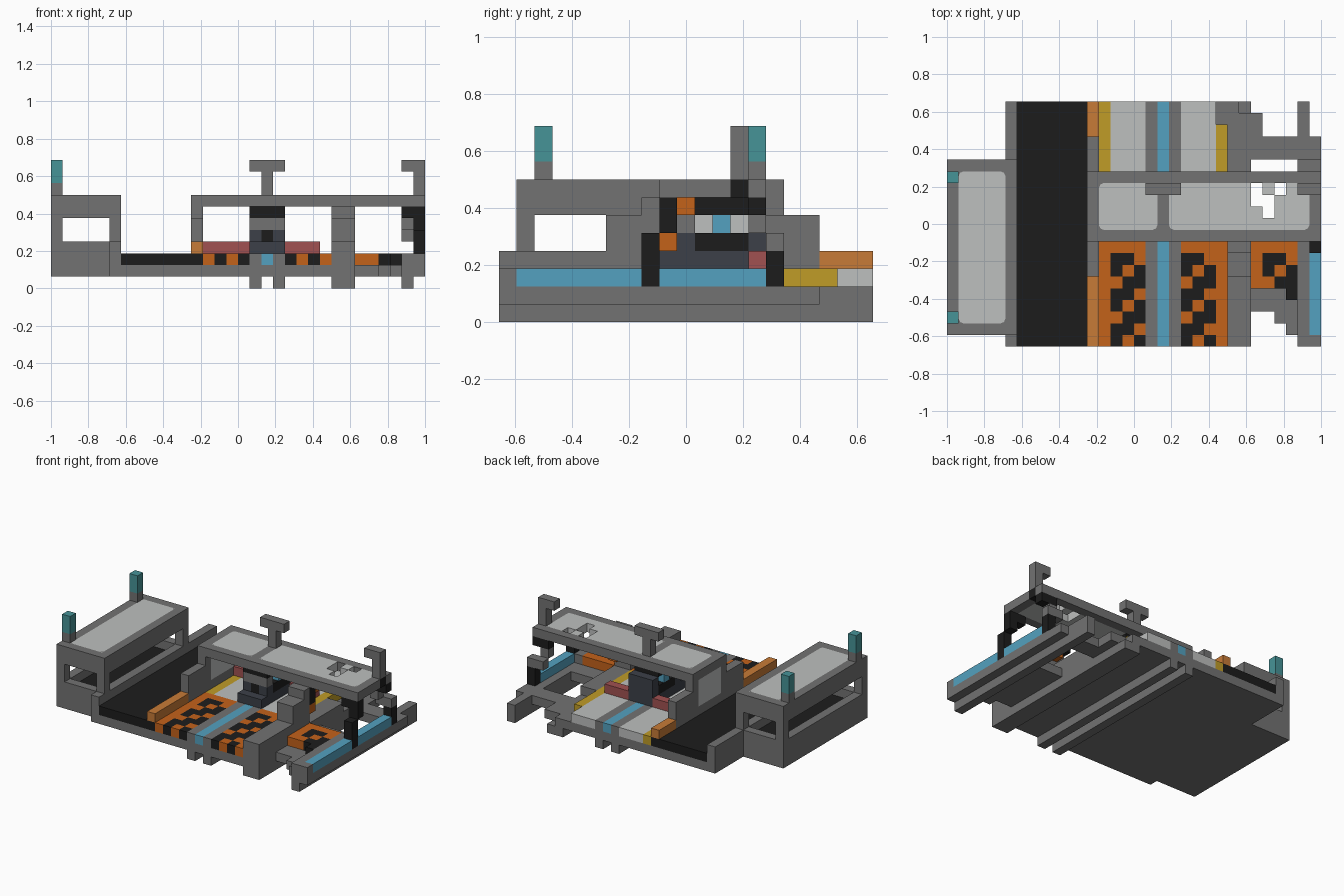
import bpy
import bmesh
from mathutils import Vector

default_cube = bpy.data.objects.get("Cube")
if default_cube:
    bpy.data.objects.remove(default_cube, do_unlink=True)

UNIT = 1 / 16
ORIGIN = Vector((-1, -21 * UNIT / 2, 0))


def make_material(name, red, green, blue):
    """Flat material from display colour, converted to linear."""
    colour = [(c / 255) ** 2.2 for c in (red, green, blue)] + [1]
    material = bpy.data.materials.new(name)
    material.use_nodes = True
    material.diffuse_color = colour
    shader = material.node_tree.nodes["Principled BSDF"]
    shader.inputs["Base Color"].default_value = colour
    return material


grey = make_material("hull grey", 114, 114, 114)
light = make_material("panel light grey", 188, 190, 189)
black = make_material("floor black", 34, 34, 34)
orange = make_material("hazard orange", 194, 98, 32)
amber = make_material("sill amber", 198, 122, 58)
blue = make_material("strip blue", 84, 160, 190)
teal = make_material("beacon teal", 72, 146, 150)
red = make_material("seat red", 160, 82, 82)
slate = make_material("console slate", 62, 66, 74)
yellow = make_material("edge yellow", 190, 155, 44)

cells = {}


def block(part, material, x, y, z):
    """Fill a block of unit cells; each axis is one index or a (start, end) pair."""
    spans = [range(*a) if isinstance(a, tuple) else range(a, a + 1) for a in (x, y, z)]
    for i in spans[0]:
        for j in spans[1]:
            for k in spans[2]:
                cells[i, j, k] = (part, material)


def clear(x, y, z):
    block("gap", None, x, y, z)
    for key in [key for key, value in cells.items() if value[1] is None]:
        del cells[key]


whole = (0, 21)

# Hull base and the long rails beneath it
block("hull_base", grey, (5, 27), whole, 1)
clear((25, 27), 20, 1)
block("hull_base", grey, (26, 32), (16, 18), 1)
block("hull_base", grey, (26, 30), (3, 11), 1)
block("hull_base", grey, (28, 30), 2, 1)
block("hull_base", grey, 29, 1, 1)
block("hull_base", grey, 31, (0, 16), 1)
block("hull_base", grey, 30, whole, 1)
clear(26, (0, 3), 1)
clear(26, (11, 16), 1)
for x in (17, 19, 24, 25, 30):
    block("under_rail", grey, x, whole, 0)

# Side cabin: hollow box with windows all round
block("cabin_shell", grey, (0, 6), (1, 16), (1, 8))
block("cabin_shell", grey, 5, whole, (1, 4))
clear((1, 5), (2, 15), (3, 7))
clear((1, 5), (1, 16), (4, 6))
clear((0, 6), (2, 15), (4, 6))
block("cabin_floor", black, (1, 5), (2, 15), 2)
block("cabin_roof_panel", light, (1, 5), (2, 15), 7)
for y in (2, 14):
    block("beacon_base", grey, 0, y, 8)
    block("beacon", teal, 0, y, (9, 11))

# Sunken black aisle, amber sills and the dividing wall
block("aisle_floor", black, (6, 13), whole, 2)
block("sill", amber, 12, (0, 6), 3)
block("sill", amber, 12, (18, 21), 3)
block("dividing_wall", grey, 12, (6, 18), (3, 6))
block("dividing_wall", grey, 12, (9, 15), (3, 7))
block("wall_window", light, 12, (10, 14), (4, 7))

# Rear decking, blue centre strip and yellow edges
block("rear_deck", light, (13, 24), (9, 21), 2)
block("deck_edge", yellow, 13, (9, 21), 2)
block("deck_edge", yellow, 23, (9, 19), 2)
clear(23, (19, 21), 2)
block("strip_border", grey, (17, 20), whole, 2)
block("centre_strip", blue, 18, whole, 2)


# Orange walkways with diagonal black stripes
def walkway(start, first, last, stripe_start):
    for x in range(start, start + 4):
        for y in range(first, last):
            column = x - stripe_start
            striped = 0 <= column < 3 and y < 8 and (column + 2 * y) % 3 != 1
            block("walkway", black if striped else orange, x, y, 2)


walkway(13, 0, 9, 14)
walkway(20, 0, 9, 20)
walkway(26, 5, 9, 27)
block("walkway", black, 29, 4, 2)

# Stepped bulkhead, with burnt and scorched ends
block("bulkhead", grey, (24, 26), (0, 15), 2)
block("bulkhead", grey, (24, 26), (0, 9), 3)
block("bulkhead", grey, (24, 26), (6, 9), (4, 6))
block("bulkhead", grey, (24, 26), 8, 6)
block("bulkhead", black, (24, 26), 9, (5, 7))
block("bulkhead_scorch", orange, 25, 9, 4)
block("bulkhead_scorch", orange, 25, 10, 6)

# Seats and the central console
block("seat", red, (13, 17), 14, 3)
block("seat", red, (20, 23), 14, 3)
block("console", slate, (17, 20), (9, 15), 3)
block("console", slate, (17, 20), 10, 4)
block("console", black, 18, (10, 14), 4)
block("console", black, (17, 20), (11, 14), 4)
block("console", slate, (17, 20), 14, (4, 6))
block("console_column", grey, (17, 20), 10, 5)
block("console_screen", blue, (17, 20), 12, 5)
block("console_column", black, (17, 20), (10, 14), 6)

# Broken outer edge: blue strip and leaning struts
block("outer_border", grey, 30, (0, 9), 2)
block("outer_border", grey, 31, 0, 2)
block("outer_strip", blue, 31, (1, 15), 2)
block("strut", black, 31, 8, (2, 5))
block("strut", black, 31, 9, (5, 7))
block("strut", black, 30, 9, 6)
block("strut", black, 31, 15, (2, 4))
block("strut", black, (30, 32), 14, 6)
block("strut_cap", grey, (30, 32), 15, 4)
block("strut_cap", grey, 30, 14, 5)

# Roof with two light panels, and missing pieces
block("roof", grey, (12, 32), (9, 15), 7)
block("roof_panel", light, (13, 18), (10, 14), 7)
block("roof_panel", light, (19, 31), (10, 14), 7)
for x, y in ((26, (12, 14)), (27, (11, 13)), (28, 13)):
    clear(x, y, 7)
block("mast_foot", black, 31, 13, 7)
block("mast", grey, 18, 13, (8, 11))
block("mast", grey, (17, 20), 13, 10)
block("mast", grey, 31, 13, (8, 11))
block("mast", grey, (30, 32), 13, 10)


# Turn the cells into one mesh per part, keeping only outside faces
def build_part(part):
    mesh = bpy.data.meshes.new(part)
    bm = bmesh.new()
    for cell, (name, material) in cells.items():
        if name != part:
            continue
        if material.name not in mesh.materials:
            mesh.materials.append(material)
        slot = mesh.materials.find(material.name)
        for axis in range(3):
            for side in (0, 1):
                beside = list(cell)
                beside[axis] += 2 * side - 1
                if tuple(beside) in cells:
                    continue
                corner = Vector(cell)
                corner[axis] += side
                u, v = Vector((0, 0, 0)), Vector((0, 0, 0))
                u[(axis + 1) % 3] = v[(axis + 2) % 3] = 1
                loop = [corner, corner + u, corner + u + v, corner + v]
                if not side:
                    loop.reverse()
                face = bm.faces.new([bm.verts.new(ORIGIN + p * UNIT) for p in loop])
                face.material_index = slot
    bmesh.ops.remove_doubles(bm, verts=bm.verts, dist=UNIT / 100)
    bm.to_mesh(mesh)
    bm.free()
    bpy.context.collection.objects.link(bpy.data.objects.new(part, mesh))


for part in sorted({value[0] for value in cells.values()}):
    build_part(part)

# Small grey plates that round the corners of the light roof panels
bm = bmesh.new()
for x0, x1, y0, y1 in ((1, 5, 2, 15), (13, 18, 10, 14), (19, 31, 10, 14)):
    for x, dx in ((x0, 0.4), (x1, -0.4)):
        for y, dy in ((y0, 0.4), (y1, -0.4)):
            points = [(x, y), (x + dx, y), (x + dx * 0.3, y + dy * 0.3), (x, y + dy)]
            if dx * dy < 0:
                points.reverse()
            bm.faces.new([bm.verts.new(ORIGIN + Vector((*p, 8.03)) * UNIT) for p in points])
mesh = bpy.data.meshes.new("panel_corner")
bm.to_mesh(mesh)
bm.free()
mesh.materials.append(grey)
bpy.context.collection.objects.link(bpy.data.objects.new("panel_corner", mesh))
